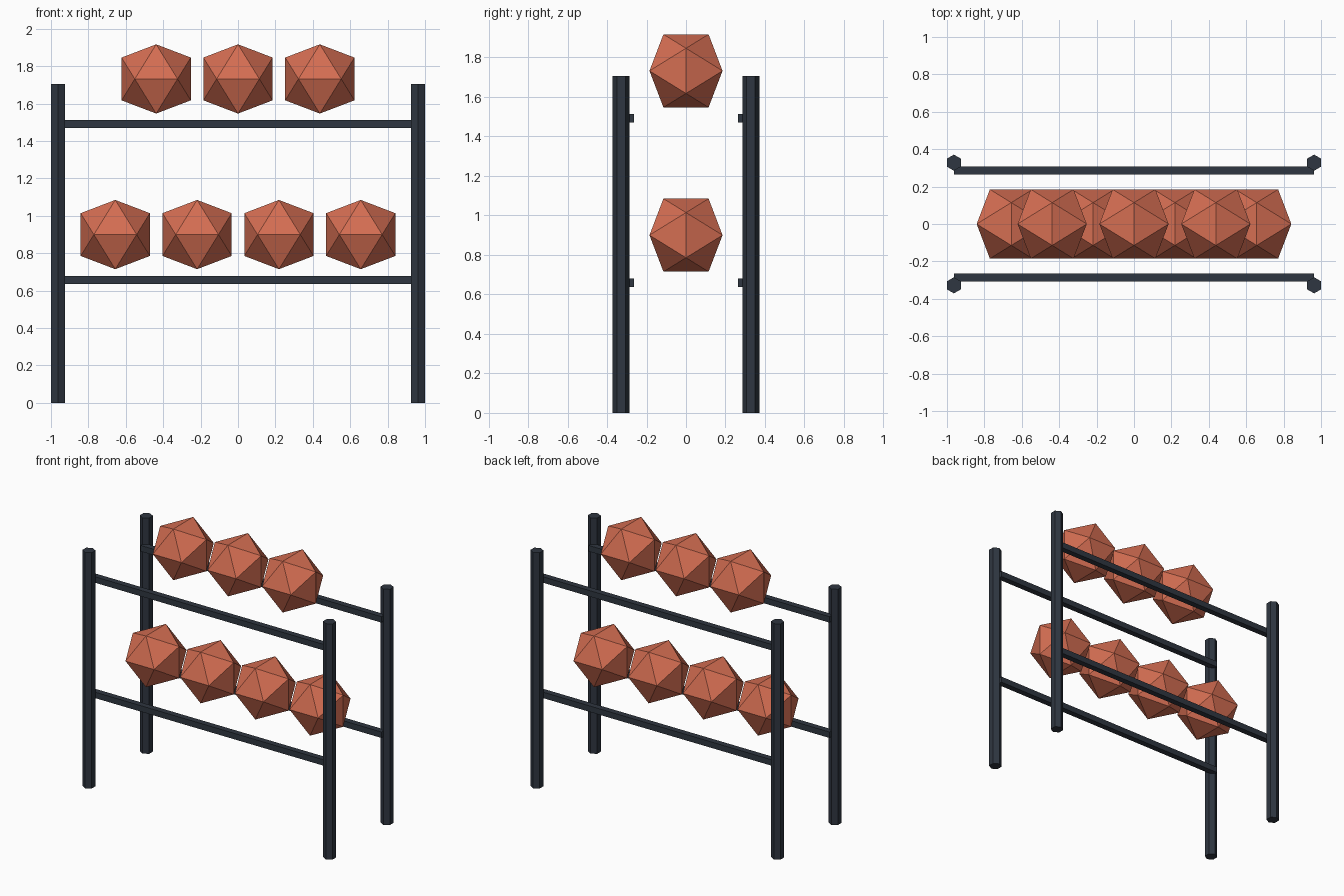
import bpy, bmesh, math
from mathutils import Matrix

if "Cube" in bpy.data.objects:
    bpy.data.objects.remove(bpy.data.objects["Cube"])


def material(name, rgb):
    m = bpy.data.materials.new(name)
    m.diffuse_color = (*rgb, 1)
    m.use_nodes = True
    m.node_tree.nodes["Principled BSDF"].inputs["Base Color"].default_value = m.diffuse_color
    return m


STEEL = material("dark_steel", (0.028, 0.037, 0.052))
CLAY = material("terracotta", (0.66, 0.155, 0.085))


def add_object(name, bm, mat, location):
    bmesh.ops.recalc_face_normals(bm, faces=bm.faces)
    mesh = bpy.data.meshes.new(name)
    bm.to_mesh(mesh)
    bm.free()
    mesh.materials.append(mat)
    obj = bpy.data.objects.new(name, mesh)
    obj.location = location
    bpy.context.collection.objects.link(obj)


def post(x, y, height=1.705, radius=0.043):
    bm = bmesh.new()
    bmesh.ops.create_cone(bm, cap_ends=True, segments=6, radius1=radius,
                          radius2=radius, depth=height)
    # put the hexagon's corners on the y axis
    if max(v.co.y for v in bm.verts) < radius * 0.95:
        bmesh.ops.rotate(bm, verts=bm.verts, matrix=Matrix.Rotation(math.pi / 6, 3, 'Z'))
    add_object("post", bm, STEEL, (x, y, height / 2))


def rail(y, z, length=1.926, size=0.043):
    bm = bmesh.new()
    bmesh.ops.create_cube(bm, size=1)
    bmesh.ops.scale(bm, verts=bm.verts, vec=(length, size, size))
    add_object("rail", bm, STEEL, (0, y, z))


def ball(x, z, radius=0.185):
    # icosahedron as the hull of three crossed golden rectangles
    short = radius / ((1 + math.sqrt(5)) / 2)
    bm = bmesh.new()
    for s in (-short, short):
        for l in (-radius, radius):
            for co in ((0, s, l), (s, l, 0), (l, 0, s)):
                bm.verts.new(co)
    bmesh.ops.convex_hull(bm, input=bm.verts)
    add_object("faceted_ball", bm, CLAY, (x, 0, z))


# frame: four posts and two pairs of rails
for side in (-1, 1):
    for x in (-0.963, 0.963):
        post(x, side * 0.328)
    for z in (0.658, 1.492):
        rail(side * 0.285, z)

# rows of faceted balls
for count, z in ((4, 0.9), (3, 1.732)):
    for i in range(count):
        ball((i - (count - 1) / 2) * 0.4375, z)
